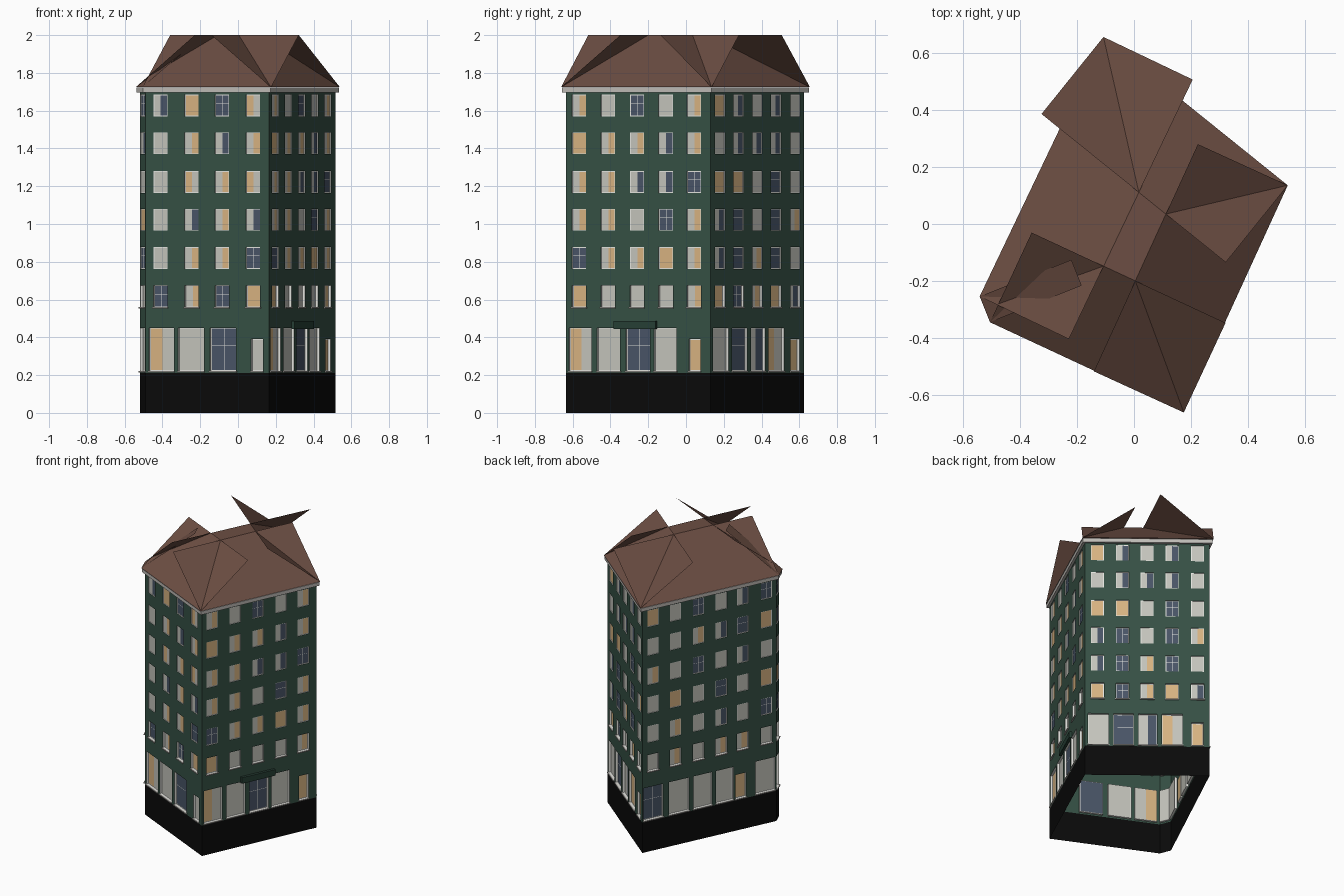
import bpy, bmesh
from mathutils import Vector
from mathutils.geometry import intersect_line_line

if "Cube" in bpy.data.objects:
    bpy.data.objects.remove(bpy.data.objects["Cube"])

# Flat colours (linear)
def material(name, rgb):
    m = bpy.data.materials.new(name)
    m.diffuse_color = (*rgb, 1)
    m.use_nodes = True
    m.node_tree.nodes["Principled BSDF"].inputs["Base Color"].default_value = m.diffuse_color
    return m

GREEN = material("wall_green", (0.036, 0.080, 0.058))
DARK_GREEN = material("canopy_green", (0.020, 0.050, 0.036))
BLACK = material("base_black", (0.003, 0.003, 0.003))
BROWN = material("roof_brown", (0.150, 0.076, 0.056))
GREY = material("cornice_grey", (0.52, 0.50, 0.47))
WHITE = material("frame_white", (0.78, 0.78, 0.74))
BLIND = material("blind_grey", (0.55, 0.55, 0.50))
TAN = material("curtain_tan", (0.68, 0.45, 0.22))
GLASS = material("glass_blue", (0.066, 0.090, 0.135))


class Part:
    """Collects faces into one object, with a material per face."""
    def __init__(self, name):
        self.name, self.bm, self.mats = name, bmesh.new(), []

    def face(self, pts, mat):
        if mat not in self.mats:
            self.mats.append(mat)
        f = self.bm.faces.new([self.bm.verts.new(p) for p in pts])
        f.material_index = self.mats.index(mat)

    def finish(self):
        bmesh.ops.remove_doubles(self.bm, verts=self.bm.verts, dist=1e-5)
        me = bpy.data.meshes.new(self.name)
        self.bm.to_mesh(me)
        self.bm.free()
        for m in self.mats:
            me.materials.append(m)
        bpy.context.collection.objects.link(bpy.data.objects.new(self.name, me))


# Five-sided footprint, counter-clockwise from the front corner
FOOT = [Vector((x, y, 0)) for x, y in
        [(0.165, -0.635), (0.515, 0.13), (-0.10, 0.625), (-0.52, -0.255), (-0.49, -0.33)]]
N = len(FOOT)

def outward(poly, i):
    d = (poly[(i + 1) % N] - poly[i]).normalized()
    return Vector((d.y, -d.x, 0))

def offset(poly, dist):
    out = []
    for i in range(N):
        a, b = outward(poly, i - 1), outward(poly, i)
        out.append(poly[i] + (a + b) * dist / (1 + a.dot(b)))
    return out

def at(p, z):
    return Vector((p.x, p.y, z))


class Side:
    """Local frame of one wall: u along it, z up, out away from it."""
    def __init__(self, i):
        self.o, self.n = FOOT[i], outward(FOOT, i)
        e = FOOT[(i + 1) % N] - FOOT[i]
        self.len, self.d = e.length, e.normalized()

    def p(self, u, z, out=0.0):
        return at(self.o + self.d * u + self.n * out, z)

    def quad(self, part, u0, u1, z0, z1, out, mat):
        part.face([self.p(u0, z0, out), self.p(u1, z0, out),
                   self.p(u1, z1, out), self.p(u0, z1, out)], mat)

    def box(self, part, u0, u1, z0, z1, out, mat):
        self.quad(part, u0, u1, z0, z1, out, mat)
        a = [(u0, z0), (u1, z0), (u1, z1), (u0, z1)]
        for (ua, za), (ub, zb) in zip(a, a[1:] + a[:1]):
            part.face([self.p(ua, za), self.p(ub, zb),
                       self.p(ub, zb, out), self.p(ua, za, out)], mat)


walls, windows, sills = Part("walls"), Part("windows"), Part("window_sills")

# Pane colours, left half and right half
PANES = {"G": (BLIND, BLIND), "T": (TAN, TAN), "D": (GLASS, GLASS),
         "A": (BLIND, TAN), "B": (TAN, BLIND), "S": (BLIND, GLASS)}

def window(s, u0, u1, z0, z1, depth, code):
    # reveal
    a = [(u0, z0), (u1, z0), (u1, z1), (u0, z1)]
    for (ua, za), (ub, zb) in zip(a, a[1:] + a[:1]):
        windows.face([s.p(ua, za), s.p(ub, zb), s.p(ub, zb, -depth), s.p(ua, za, -depth)], WHITE)
    # frame ring
    w = 0.004
    for q in [(u0, u0 + w, z0, z1), (u1 - w, u1, z0, z1),
              (u0 + w, u1 - w, z0, z0 + w), (u0 + w, u1 - w, z1 - w, z1)]:
        s.quad(windows, *q, -depth, WHITE)
    # pane halves
    um = (u0 + u1) / 2
    left, right = PANES[code]
    s.quad(windows, u0 + w, um, z0 + w, z1 - w, -depth, left)
    s.quad(windows, um, u1 - w, z0 + w, z1 - w, -depth, right)
    # glazing bars on bare glass
    if code == "D":
        zm = z0 + (z1 - z0) * 0.6
        s.quad(windows, um - .0012, um + .0012, z0 + w, z1 - w, -depth + .001, WHITE)
        s.quad(windows, u0 + w, u1 - w, zm - .0012, zm + .0012, -depth + .001, WHITE)

def band(s, z0, z1, openings, depth):
    """One storey of wall with its openings (u0, u1, za, zb, code)."""
    u = 0
    for u0, u1, za, zb, code in openings:
        s.quad(walls, u, u0, z0, z1, 0, GREEN)
        if za > z0:
            s.quad(walls, u0, u1, z0, za, 0, GREEN)
        s.quad(walls, u0, u1, zb, z1, 0, GREEN)
        window(s, u0, u1, za, zb, depth, code)
        if depth > 0.01:
            s.box(sills, u0 - .004, u1 + .004, za - .007, za, .008, GREY)
        u = u1
    s.quad(walls, u, s.len, z0, z1, 0, GREEN)


# Per wall: column centres, shop openings, door number, ground codes, upper codes (top down)
SIDES = [
    ((.09, .29, .49, .69, .885),
     [(.02, .175), (.215, .375), (.415, .58), (.61, .765), (.85, .93)], 4, "BGDGT",
     ["AGDGA", "TAASA", "AASSD", "AAGDA", "DAATA", "TGGGA"]),
    ((.10, .30, .50, .70, .905),
     [(.025, .19), (.23, .39), (.43, .58), (.62, .785), (.857, .95)], 4, "GDSBT",
     ["TSGSG", "GSSSG", "TTGDG", "SDGDA", "SDADG", "TDATS"]),
    ((.08, .248, .42, .59, .75, .927),
     [(.01, .155), (.2, .35), (.38, .52), (.55, .68), (.695, .775), (.845, .99)], 4, "DGGGTG",
     ["TGDGSD", "GGASDT", "AGDGSG", "GTGDGT", "GAGSGD", "GAGAAG"]),
    ((.5,), [(.08, .92)], -1, "G", ["D", "S", "G", "T", "D", "G"]),
    ((.12, .374, .618, .87),
     [(.029, .23), (.264, .473), (.522, .733), (.855, .95)], 3, "BGDG",
     ["STDB", "GASA", "GBAB", "GSAS", "GAAD", "DADT"]),
]
FLOORS = [1.57, 1.37, 1.165, 0.965, 0.762, 0.56]   # window bottoms
BREAKS = [1.71, 1.53, 1.325, 1.12, 0.92, 0.72, 0.51]
BASE = 0.212

for i, (cols, shops, door, ground, upper) in enumerate(SIDES):
    s = Side(i)
    band(s, BASE, 0.51, [(a * s.len, b * s.len, 0.222, 0.39 if k == door else 0.45, ground[k])
                         for k, (a, b) in enumerate(shops)], 0.015)
    half = min(0.041, s.len * 0.4)
    for r, codes in enumerate(upper):
        z = FLOORS[r]
        band(s, BREAKS[r + 1], BREAKS[r],
             [(c * s.len - half, c * s.len + half, z, z + 0.115, k) for c, k in zip(cols, codes)],
             0.014 if r == 5 else 0.005)

# Black plinth, open underneath
plinth = Part("plinth")
for i in range(N):
    s = Side(i)
    s.quad(plinth, 0, s.len, 0, BASE, 0, BLACK)

# Canopy over the shop entrance
canopy = Part("canopy")
s = Side(0)
s.box(canopy, .339 * s.len, .63 * s.len, .445, .487, .018, DARK_GREEN)

# Cornice ring under the eaves
cornice = Part("cornice")
EAVE = offset(FOOT, 0.020)
RIM = offset(FOOT, 0.016)
for i in range(N):
    j = (i + 1) % N
    cornice.face([at(RIM[i], 1.695), at(RIM[j], 1.695), at(RIM[j], 1.722), at(RIM[i], 1.722)], GREY)
    cornice.face([at(FOOT[i], 1.695), at(FOOT[j], 1.695), at(RIM[j], 1.695), at(RIM[i], 1.695)], GREY)
    cornice.face([at(FOOT[i], 1.722), at(FOOT[j], 1.722), at(EAVE[j], 1.722), at(EAVE[i], 1.722)], GREY)

# Roof: one full sloping rectangle per wall, crossing at the corners, and a flat cap
roof = Part("roof")
tops = []
for i in range(N):
    j = (i + 1) % N
    inn = outward(EAVE, i) * -0.347
    a, b = at(EAVE[i], 1.724), at(EAVE[j], 1.724)
    ta, tb = at(EAVE[i] + inn, 2.0), at(EAVE[j] + inn, 2.0)
    roof.face([a, b, tb, ta], BROWN)
    tops.append((ta, tb))
ring = [tops[k] for k in (0, 1, 2, 4)]
roof.face([intersect_line_line(*ring[k - 1], *ring[k])[0] for k in range(4)], BROWN)

for part in (walls, windows, sills, plinth, canopy, cornice, roof):
    part.finish()
